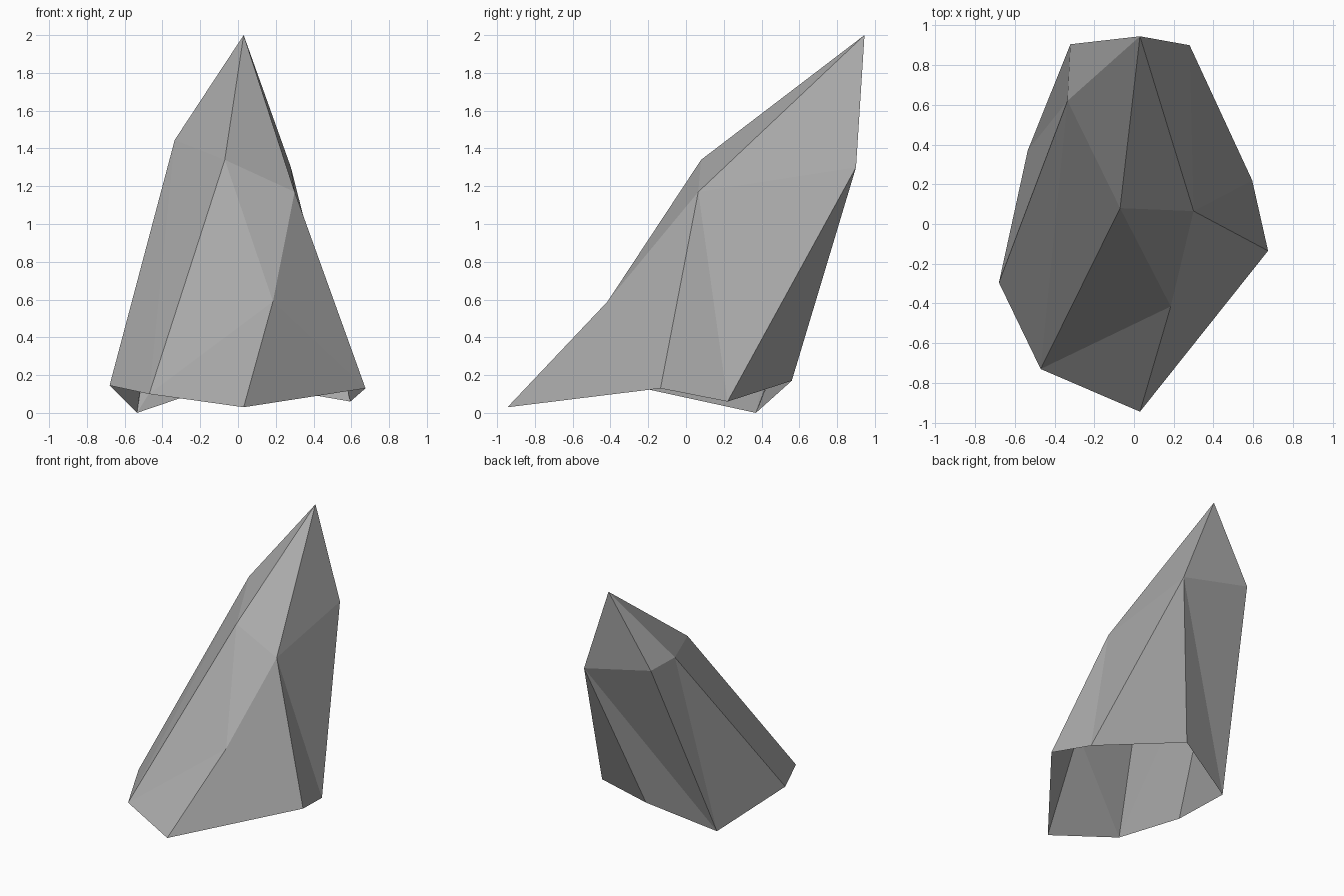
import bpy
import bmesh

cube = bpy.data.objects.get("Cube")
if cube:
    bpy.data.objects.remove(cube, do_unlink=True)

# Uneven open rim at the ground, counter-clockwise from the front corner
RIM = [(0.03, -0.945, 0.03), (0.675, -0.135, 0.13), (0.595, 0.22, 0.06),
       (-0.035, 0.56, 0.17), (-0.535, 0.37, 0.0), (-0.68, -0.295, 0.145),
       (-0.47, -0.73, 0.10)]

# Shoulder ring, starting with the low knee above the front corner
SHOULDER = [(0.185, -0.415, 0.59), (0.30, 0.065, 1.17), (0.28, 0.90, 1.30),
            (-0.32, 0.905, 1.44), (-0.335, 0.62, 1.445), (-0.07, 0.08, 1.34)]

TIP = (0.03, 0.945, 2.0)

# Order in which the facets advance along the rim or the shoulder
FACET_STEPS = ("rim shoulder rim shoulder rim rim shoulder shoulder "
               "rim rim shoulder shoulder rim").split()


def make_material(name, grey):
    colour = (grey, grey, grey, 1.0)
    material = bpy.data.materials.new(name)
    material.use_nodes = True
    material.diffuse_color = colour
    shader = next(node for node in material.node_tree.nodes
                  if node.type == 'BSDF_PRINCIPLED')
    shader.inputs["Base Color"].default_value = colour
    return material


def stitch(bm, lower, upper, steps):
    """Join two closed rings with triangles, one step at a time."""
    low, high = 0, 0
    for step in steps:
        here, above = lower[low], upper[high]
        if step == "rim":
            low = (low + 1) % len(lower)
            bm.faces.new((here, lower[low], above))
        else:
            high = (high + 1) % len(upper)
            bm.faces.new((here, upper[high], above))


bm = bmesh.new()
rim = [bm.verts.new(point) for point in RIM]
shoulder = [bm.verts.new(point) for point in SHOULDER]
tip = bm.verts.new(TIP)

# Long side facets
stitch(bm, rim, shoulder, FACET_STEPS)

# Small facet above the knee, then the crown fanning to the tip
knee, *crown = shoulder
bm.faces.new((crown[-1], knee, crown[0]))
for corner, following in zip(crown, crown[1:] + crown[:1]):
    bm.faces.new((corner, following, tip))

mesh = bpy.data.meshes.new("rock_shard")
bm.to_mesh(mesh)
bm.free()
mesh.materials.append(make_material("stone grey", 0.4))

rock = bpy.data.objects.new("rock_shard", mesh)
bpy.context.collection.objects.link(rock)
